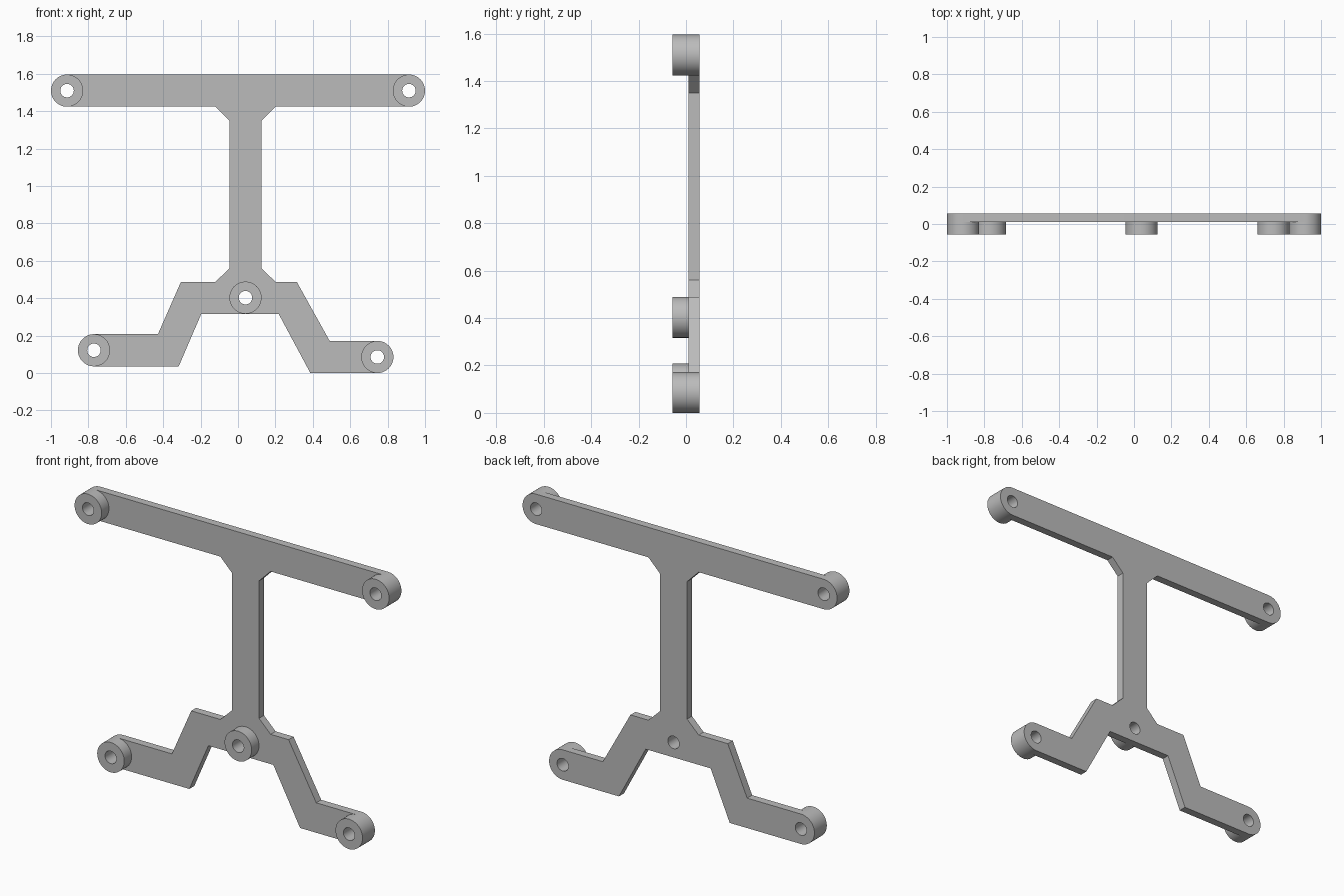
import bpy, bmesh
from math import sin, cos, pi, radians

if "Cube" in bpy.data.objects:
    bpy.data.objects.remove(bpy.data.objects["Cube"], do_unlink=True)

grey = bpy.data.materials.new("plain grey")
grey.use_nodes = True
colour = (0.5, 0.5, 0.5, 1)
grey.diffuse_color = colour
grey.node_tree.nodes["Principled BSDF"].inputs["Base Color"].default_value = colour

R, HOLE = 0.086, 0.036              # boss and bolt hole radii
FRONT, JOINT, BACK = -0.056, 0.011, 0.056   # depth of boss front, plate front, plate back


def arc(centre, radius, start, sweep, steps):
    """Points on an arc, angles in degrees."""
    return [(centre[0] + radius * cos(radians(start + sweep * i / steps)),
             centre[1] + radius * sin(radians(start + sweep * i / steps)))
            for i in range(steps + 1)]


def circle(centre, radius):
    return arc(centre, radius, 0, 360, 48)[:-1]


def slab(name, loops, y0, y1, open_back=False):
    """Extrude closed loops (outline and holes) from depth y0 to y1."""
    curve = bpy.data.curves.new(name, "CURVE")
    curve.dimensions, curve.fill_mode = "2D", "BOTH"
    half = (y1 - y0) / 2
    curve.extrude = half
    for loop in loops:
        spline = curve.splines.new("POLY")
        spline.points.add(len(loop) - 1)
        for point, (x, z) in zip(spline.points, loop):
            point.co = (x, z, 0, 1)
        spline.use_cyclic_u = True
    source = bpy.data.objects.new(name + " curve", curve)
    bpy.context.collection.objects.link(source)
    mesh = bpy.data.meshes.new_from_object(
        source.evaluated_get(bpy.context.evaluated_depsgraph_get()))
    bpy.data.objects.remove(source, do_unlink=True)
    bm = bmesh.new()
    bm.from_mesh(mesh)
    bmesh.ops.remove_doubles(bm, verts=bm.verts, dist=0.0001)
    bmesh.ops.recalc_face_normals(bm, faces=bm.faces)
    if open_back:
        hidden = [f for f in bm.faces if f.calc_center_median().z < -half * 0.99]
        bmesh.ops.delete(bm, geom=hidden, context="FACES")
    bm.to_mesh(mesh)
    bm.free()
    mesh.materials.clear()
    mesh.materials.append(grey)
    obj = bpy.data.objects.new(name, mesh)
    bpy.context.collection.objects.link(obj)
    obj.rotation_euler.x = pi / 2
    obj.location.y = (y0 + y1) / 2
    bpy.ops.object.select_all(action="DESELECT")
    obj.select_set(True)
    bpy.context.view_layer.objects.active = obj
    bpy.ops.object.shade_smooth_by_angle(angle=radians(30))


bosses = {
    "upper_right_boss": (-0.914, 1.51),
    "upper_left_boss": (0.914, 1.51),
    "centre_boss": (0.04, 0.403),
    "lower_right_boss": (-0.77, 0.122),
    "lower_left_boss": (0.745, 0.086),
}

# Frame outline, counter-clockwise from the top bar's +x end
outline = arc(bosses["upper_left_boss"], R, -90, 180, 24)
outline += arc(bosses["upper_right_boss"], R, 90, 180, 24)
outline += [(-0.12, 1.424), (-0.046, 1.35), (-0.046, 0.56), (-0.12, 0.488),
            (-0.305, 0.488), (-0.428, 0.208)]
outline += arc(bosses["lower_right_boss"], R, 90, 180, 24)
outline += [(-0.317, 0.036), (-0.196, 0.317), (0.217, 0.317), (0.387, 0)]
outline += arc(bosses["lower_left_boss"], R, -90, 180, 24)
outline += [(0.49, 0.172), (0.314, 0.488), (0.2, 0.488), (0.126, 0.56),
            (0.126, 1.35), (0.2, 1.424)]

# Flat frame with bolt holes
slab("frame_plate", [outline] + [circle(c, HOLE) for c in bosses.values()], JOINT, BACK)

# Round standoffs on the front of the frame
for name, centre in bosses.items():
    slab(name, [circle(centre, R), circle(centre, HOLE)], FRONT, JOINT, open_back=True)
